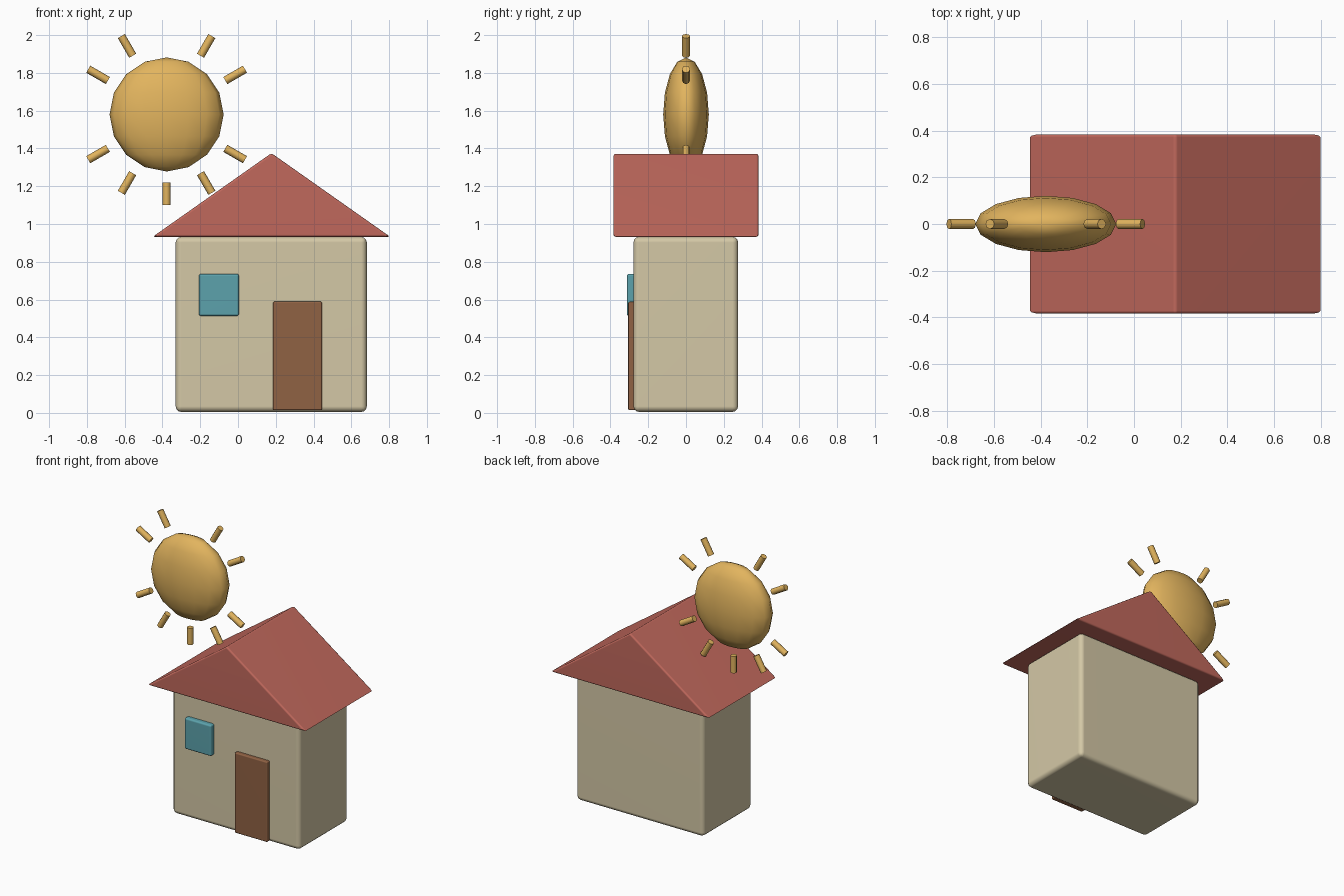
import bpy, bmesh, math
from mathutils import Matrix, Vector

if "Cube" in bpy.data.objects:
    bpy.data.objects.remove(bpy.data.objects["Cube"])


def material(name, r, g, b):
    m = bpy.data.materials.new(name)
    lin = [((c / 255 + 0.055) / 1.055) ** 2.4 for c in (r, g, b)]
    m.diffuse_color = (*lin, 1)
    m.use_nodes = True
    m.node_tree.nodes["Principled BSDF"].inputs["Base Color"].default_value = m.diffuse_color
    return m


CREAM = material("cream wall", 212, 200, 166)
RED = material("red roof", 192, 104, 92)
BLUE = material("blue glass", 92, 162, 172)
BROWN = material("brown wood", 144, 98, 68)
GOLD = material("golden sun", 226, 180, 94)


def finish(name, bm, mat, angle=40):
    bmesh.ops.recalc_face_normals(bm, faces=bm.faces)
    mesh = bpy.data.meshes.new(name)
    bm.to_mesh(mesh)
    bm.free()
    mesh.materials.append(mat)
    ob = bpy.data.objects.new(name, mesh)
    bpy.context.collection.objects.link(ob)
    bpy.ops.object.select_all(action='DESELECT')
    ob.select_set(True)
    bpy.context.view_layer.objects.active = ob
    bpy.ops.object.shade_smooth_by_angle(angle=math.radians(angle))
    return ob


def round_edges(bm, width, segments):
    bmesh.ops.bevel(bm, geom=bm.edges[:], offset=width, segments=segments,
                    profile=0.5, affect='EDGES')


def block(name, lo, hi, width, mat, segments=3):
    lo, hi = Vector(lo), Vector(hi)
    bm = bmesh.new()
    bmesh.ops.create_cube(bm, size=1, matrix=Matrix.Translation((lo + hi) / 2)
                          @ Matrix.Diagonal((*(hi - lo), 1)))
    round_edges(bm, width, segments)
    ob = finish(name, bm, mat)
    ob.modifiers.new("flat sides", 'WEIGHTED_NORMAL').keep_sharp = True
    return ob


# House body, window and door
block("walls", (-0.33, -0.278, 0.005), (0.682, 0.276, 0.932), 0.03, CREAM)
block("window", (-0.207, -0.313, 0.513), (0.005, -0.265, 0.736), 0.012, BLUE)
block("door", (0.185, -0.306, 0.014), (0.445, -0.265, 0.589), 0.008, BROWN)

# Gable roof: triangle profile pushed from front to back
bm = bmesh.new()
tri = [bm.verts.new(p) for p in
       ((-0.452, -0.384, 0.932), (0.806, -0.384, 0.932), (0.177, -0.384, 1.375))]
face = bm.faces.new(tri)
ext = bmesh.ops.extrude_face_region(bm, geom=[face])
bmesh.ops.translate(bm, vec=(0, 0.768, 0),
                    verts=[v for v in ext["geom"] if isinstance(v, bmesh.types.BMVert)])
round_edges(bm, 0.012, 2)
roof = finish("roof", bm, RED, 50)
roof.modifiers.new("flat sides", 'WEIGHTED_NORMAL').keep_sharp = True

# Flattened sun disc
SUN = Vector((-0.378, 0, 1.58))
bm = bmesh.new()
bmesh.ops.create_uvsphere(bm, u_segments=16, v_segments=8, radius=0.302,
                          matrix=Matrix.Translation(SUN) @ Matrix.Diagonal((1, 0.4, 1, 1)))
finish("sun", bm, GOLD, 180)

# Sun rays, leaving the two sides and the top open
for deg in (30, 60, 120, 150, 210, 240, 270, 300, 330):
    a = math.radians(deg)
    bm = bmesh.new()
    bmesh.ops.create_cone(
        bm, cap_ends=True, segments=8, radius1=0.0215, radius2=0.0215, depth=0.12,
        matrix=Matrix.Translation(SUN + 0.419 * Vector((math.cos(a), 0, math.sin(a))))
        @ Matrix.Rotation(math.pi / 2 - a, 4, 'Y'))
    finish("sun_ray", bm, GOLD, 50)
